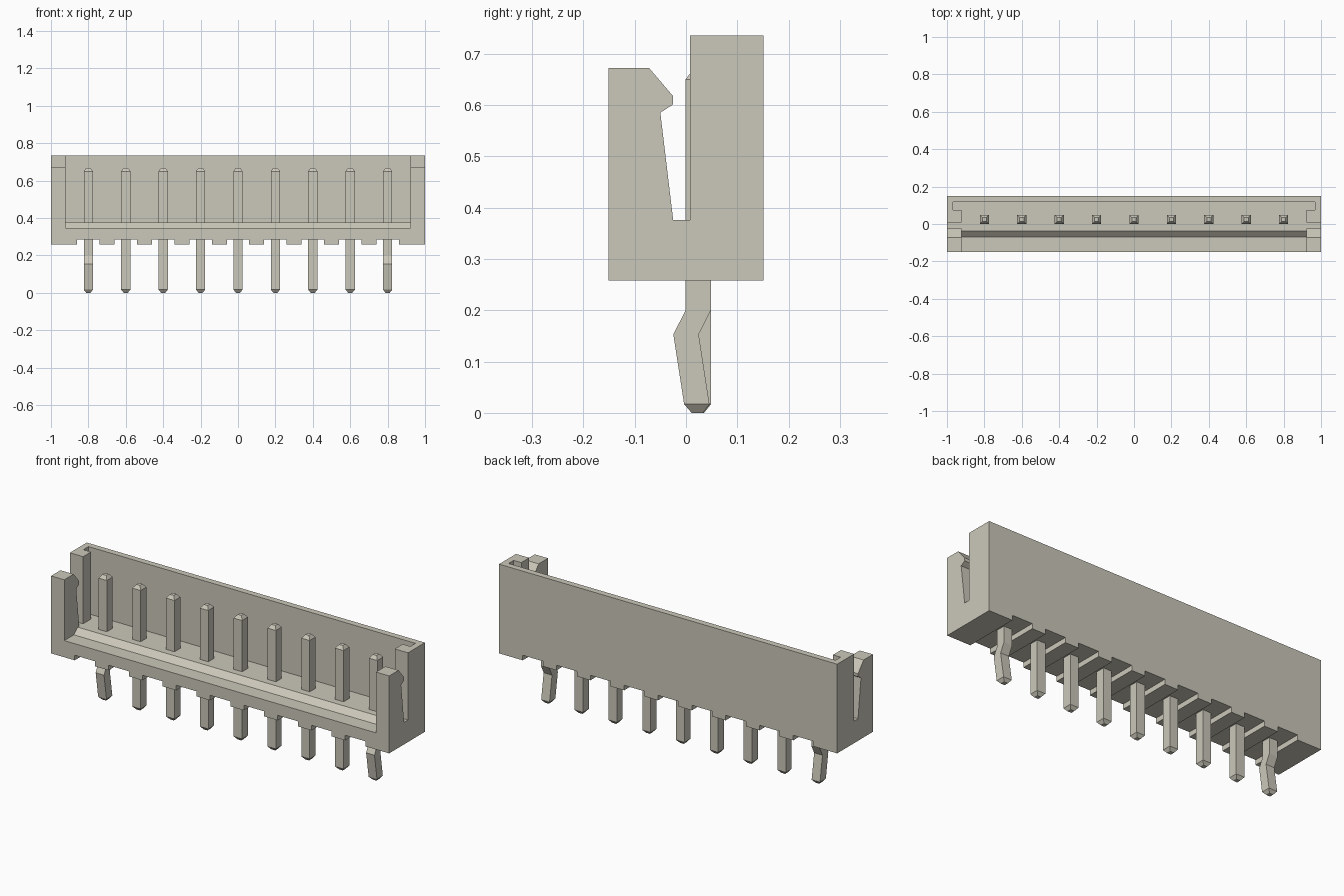
import bpy, bmesh

if "Cube" in bpy.data.objects:
    bpy.data.objects.remove(bpy.data.objects["Cube"])

mat = bpy.data.materials.new("warm_beige")
mat.diffuse_color = (0.60, 0.58, 0.49, 1)
mat.use_nodes = True
mat.node_tree.nodes["Principled BSDF"].inputs["Base Color"].default_value = mat.diffuse_color


def make_object(name, bm):
    bmesh.ops.recalc_face_normals(bm, faces=bm.faces)
    mesh = bpy.data.meshes.new(name)
    bm.to_mesh(mesh)
    bm.free()
    mesh.materials.append(mat)
    obj = bpy.data.objects.new(name, mesh)
    bpy.context.collection.objects.link(obj)
    return obj


def prism(name, profile, x0, x1):
    """Extrude a (y, z) profile along x."""
    bm = bmesh.new()
    face = bm.faces.new([bm.verts.new((x0, y, z)) for y, z in profile])
    ext = bmesh.ops.extrude_face_region(bm, geom=[face])["geom"]
    verts = [v for v in ext if isinstance(v, bmesh.types.BMVert)]
    bmesh.ops.translate(bm, verts=verts, vec=(x1 - x0, 0, 0))
    return make_object(name, bm)


def box(name, x0, x1, y0, y1, z0, z1):
    return prism(name, [(y0, z0), (y1, z0), (y1, z1), (y0, z1)], x0, x1)


def cut(target, cutter):
    mod = target.modifiers.new("cut", 'BOOLEAN')
    mod.operation = 'DIFFERENCE'
    mod.solver = 'EXACT'
    mod.object = cutter
    cutter.hide_render = True
    bpy.context.view_layer.objects.active = target
    bpy.ops.object.modifier_apply(modifier=mod.name)
    bpy.data.objects.remove(cutter, do_unlink=True)


BOTTOM, FLOOR, TOP = 0.258, 0.376, 0.735
pin_xs = [-0.8 + 0.2 * i for i in range(9)]

# Housing: end profile with latch slot, run along the full length
housing = prism("housing", [
    (-0.151, BOTTOM), (0.151, BOTTOM), (0.151, TOP), (0.008, TOP),
    (0.008, FLOOR), (-0.025, FLOOR), (-0.05, 0.585), (-0.025, 0.601),
    (-0.025, 0.617), (-0.072, 0.672), (-0.151, 0.672)], -1, 1)

# Open cavity with sloped front sill
cut(housing, prism("cavity_cutter", [
    (-0.3, 0.347), (-0.07, 0.347), (-0.038, FLOOR), (0.118, FLOOR),
    (0.118, 0.9), (-0.3, 0.9)], -0.922, 0.922))

# Side recesses behind the end lips
cut(housing, box("recess_cutter", -0.967, 0.967, 0.075, 0.118, FLOOR, 0.9))

# Grooves under the housing at each pin
for x in pin_xs:
    cut(housing, box("groove_cutter", x - 0.06, x + 0.06, -0.3, 0.3, 0.1, 0.285))


# Pins: stacked square sections (z, y centre, y half width, x half width)
def pin(name, x, sections):
    bm = bmesh.new()
    rings = [[bm.verts.new((x + sx * hx, yc + sy * hy, z))
              for sx, sy in ((-1, -1), (1, -1), (1, 1), (-1, 1))]
             for z, yc, hy, hx in sections]
    for a, b in zip(rings, rings[1:]):
        for i in range(4):
            j = (i + 1) % 4
            bm.faces.new((a[i], a[j], b[j], b[i]))
    bm.faces.new(rings[0])
    bm.faces.new(rings[-1])
    return make_object(name, bm)


H = 0.0247
upper = [(0.65, 0.024, H, H), (0.668, 0.024, 0.011, 0.011)]
straight = [(0, 0.024, 0.011, 0.011), (0.017, 0.024, H, H)]
kinked = [(0, 0.022, 0.011, 0.011), (0.017, 0.021, H, H),
          (0.153, 0.0, H, H), (0.2, 0.024, H, H)]
for i, x in enumerate(pin_xs):
    lower = kinked if i in (0, len(pin_xs) - 1) else straight
    pin(f"pin_{i + 1}", x, lower + upper)
